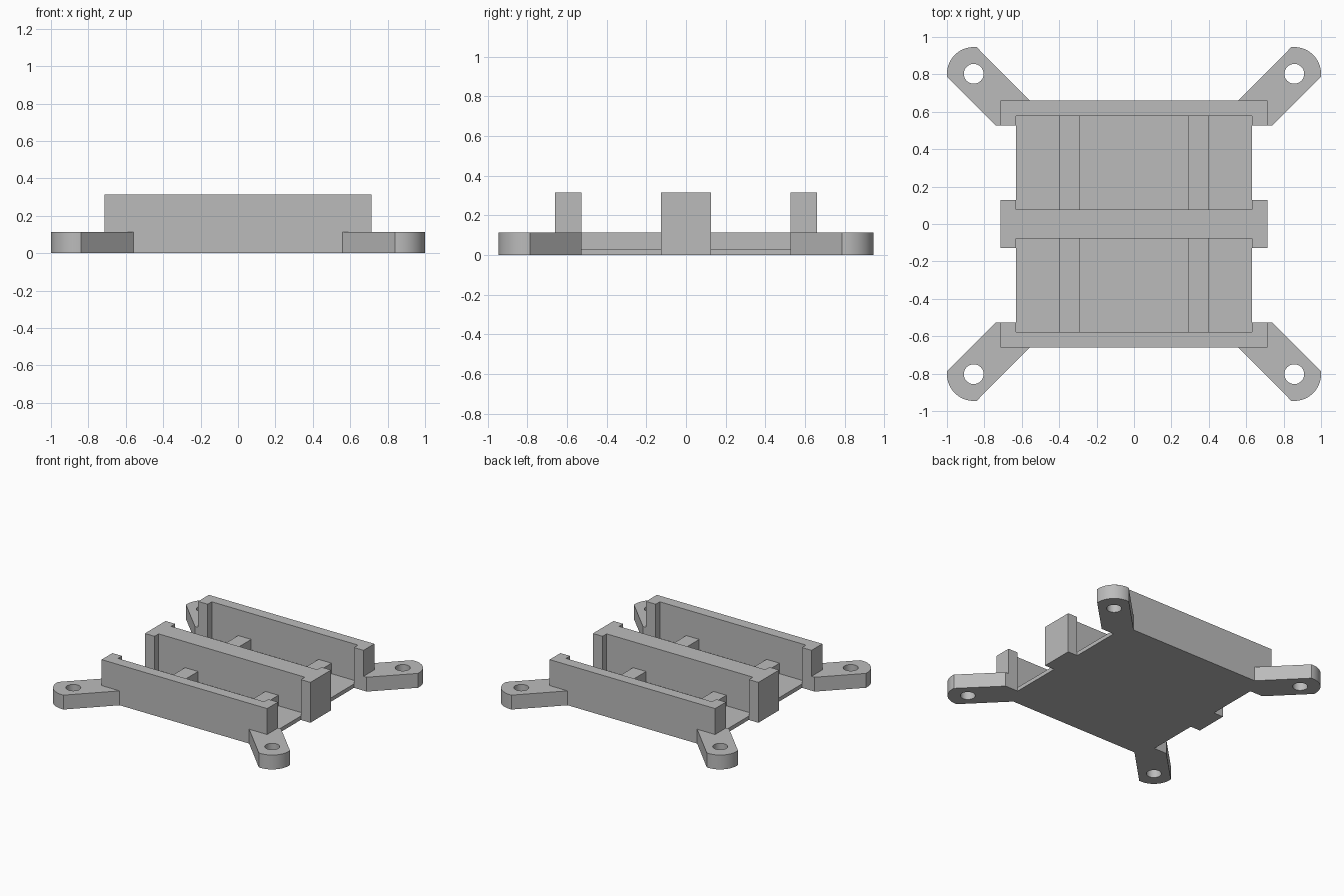
import bpy, bmesh
from math import sin, cos, pi, radians, asin

cube = bpy.data.objects.get("Cube")
if cube:
    bpy.data.objects.remove(cube, do_unlink=True)

# Single plain grey
grey = bpy.data.materials.new("plain grey")
grey.use_nodes = True
colour = (0.5, 0.5, 0.5, 1)
grey.diffuse_color = colour
grey.node_tree.nodes["Principled BSDF"].inputs["Base Color"].default_value = colour


def prism(name, rings, z0, z1, sx=1, sy=1):
    """Upright prism from an outline and optional hole outlines."""
    bm = bmesh.new()
    for ring in rings:
        verts = [bm.verts.new((x * sx, y * sy, z0)) for x, y in ring]
        for a, b in zip(verts, verts[1:] + verts[:1]):
            bm.edges.new((a, b))
    bmesh.ops.triangle_fill(bm, use_beauty=True, edges=bm.edges[:])
    ext = bmesh.ops.extrude_face_region(bm, geom=bm.faces[:], use_keep_orig=True)
    top = [g for g in ext["geom"] if isinstance(g, bmesh.types.BMVert)]
    bmesh.ops.translate(bm, vec=(0, 0, z1 - z0), verts=top)
    bmesh.ops.dissolve_limit(bm, angle_limit=radians(0.5),
                             verts=bm.verts[:], edges=bm.edges[:])
    bmesh.ops.recalc_face_normals(bm, faces=bm.faces[:])
    mesh = bpy.data.meshes.new(name)
    bm.to_mesh(mesh)
    bm.free()
    mesh.materials.append(grey)
    obj = bpy.data.objects.new(name, mesh)
    bpy.context.collection.objects.link(obj)
    return obj


def rect(x0, x1, y0, y1):
    return [(x0, y0), (x1, y0), (x1, y1), (x0, y1)]


def arc(cx, cy, r, start, end, steps):
    return [(cx + r * cos(start + (end - start) * i / steps),
             cy + r * sin(start + (end - start) * i / steps))
            for i in range(steps + 1)]


# Main dimensions
IN_X, OUT_X = 0.63, 0.713          # bay end, wall end
MID_Y, MID_LIP = 0.077, 0.127      # centre wall and its end blocks
LIP_Y, IN_Y, OUT_Y = 0.527, 0.577, 0.66
FLOOR, ARM, WALL = 0.03, 0.112, 0.314

# Centre wall with wider end blocks
prism("centre_wall", [[
    (-OUT_X, -MID_LIP), (-IN_X, -MID_LIP), (-IN_X, -MID_Y), (IN_X, -MID_Y),
    (IN_X, -MID_LIP), (OUT_X, -MID_LIP), (OUT_X, MID_LIP), (IN_X, MID_LIP),
    (IN_X, MID_Y), (-IN_X, MID_Y), (-IN_X, MID_LIP), (-OUT_X, MID_LIP)]], 0, WALL)

# Arm outline: diagonal strip with a rounded end and a screw hole
HX, HY, R, HALF = 0.857, 0.803, 0.143, 0.112
spread = asin(HALF / R)
arm = [(OUT_X, OUT_Y), (OUT_X, LIP_Y), (0.74, LIP_Y)]
arm += arc(HX, HY, R, pi / 4 - spread, pi / 4 + spread, 20)
arm += [(0.558, OUT_Y)]
hole = arc(HX, HY, 0.053, 0, 2 * pi, 32)[:-1]

for sy, end in ((-1, "front"), (1, "back")):
    # Outer wall with inward end lips
    prism(end + "_wall", [[
        (-OUT_X, OUT_Y), (-OUT_X, LIP_Y), (-IN_X, LIP_Y), (-IN_X, IN_Y),
        (IN_X, IN_Y), (IN_X, LIP_Y), (OUT_X, LIP_Y), (OUT_X, OUT_Y)]], 0, WALL, 1, sy)
    # Bay floor
    prism(end + "_floor", [rect(-IN_X, IN_X, MID_Y, IN_Y)], 0, FLOOR, 1, sy)
    for sx, side in ((-1, "right"), (1, "left")):
        # Raised rib across the bay
        prism(f"{end}_{side}_rib", [rect(0.29, 0.402, MID_Y, IN_Y)], FLOOR, ARM, sx, sy)
        # Mounting arm
        obj = prism(f"{end}_{side}_arm", [arm, hole], 0, ARM, sx, sy)
        bpy.ops.object.select_all(action="DESELECT")
        obj.select_set(True)
        bpy.context.view_layer.objects.active = obj
        bpy.ops.object.shade_smooth_by_angle(angle=radians(25))
